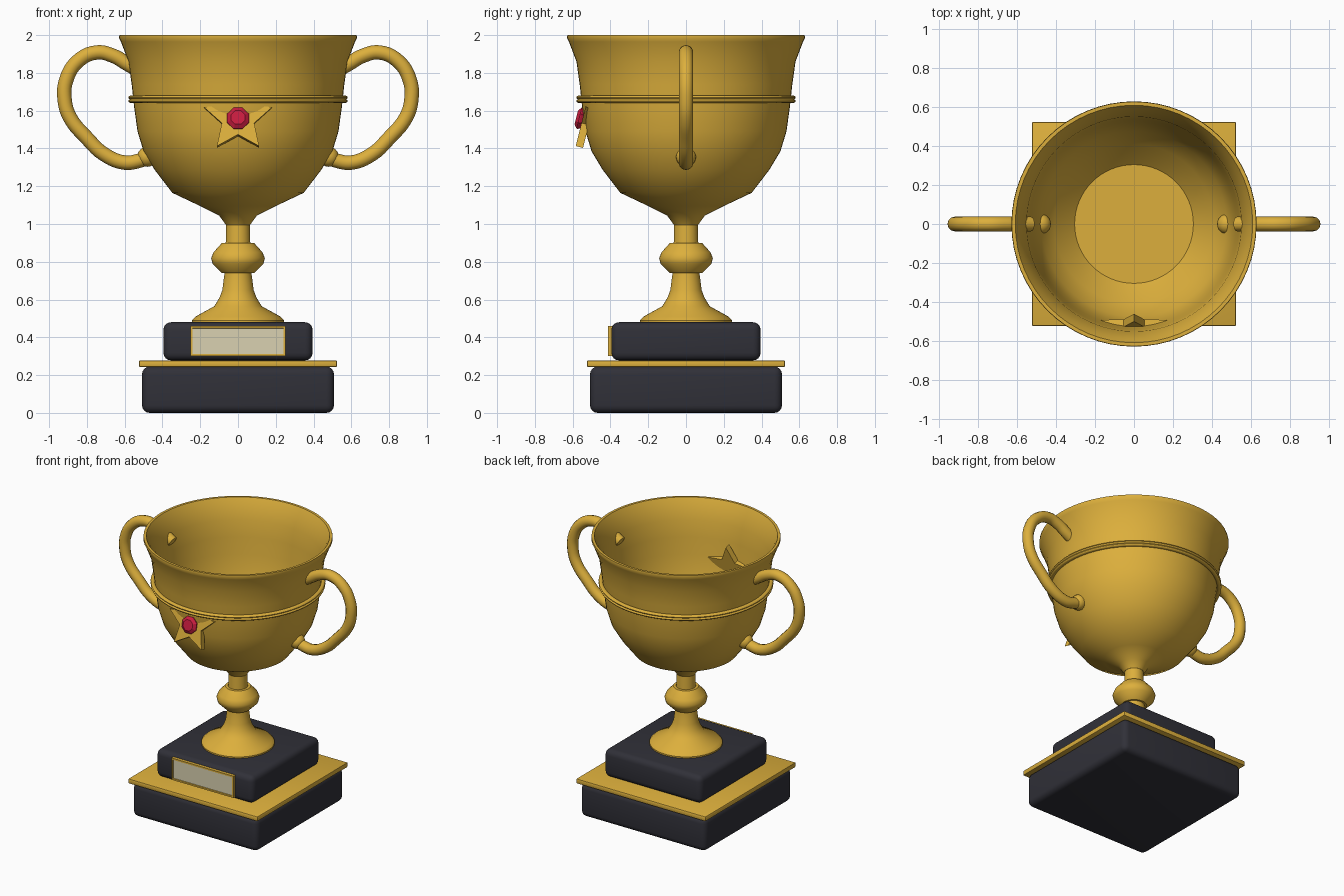
import bpy, bmesh, math
from mathutils import Matrix, Vector

cube = bpy.data.objects.get("Cube")
if cube:
    bpy.data.objects.remove(cube, do_unlink=True)


def material(name, rgb):
    m = bpy.data.materials.new(name)
    m.use_nodes = True
    m.diffuse_color = (*rgb, 1)
    m.node_tree.nodes["Principled BSDF"].inputs["Base Color"].default_value = (*rgb, 1)
    return m


gold = material("gold", (0.72, 0.43, 0.045))
dark = material("charcoal", (0.03, 0.03, 0.04))
cream = material("pale cream", (0.70, 0.64, 0.44))
red = material("crimson", (0.58, 0.012, 0.05))


def select(ob):
    bpy.ops.object.select_all(action='DESELECT')
    ob.select_set(True)
    bpy.context.view_layer.objects.active = ob


def smooth(ob, angle=40):
    select(ob)
    bpy.ops.object.shade_smooth_by_angle(angle=math.radians(angle))


def finish(bm, name, *mats):
    bmesh.ops.recalc_face_normals(bm, faces=bm.faces)
    me = bpy.data.meshes.new(name)
    bm.to_mesh(me)
    bm.free()
    ob = bpy.data.objects.new(name, me)
    bpy.context.collection.objects.link(ob)
    for m in mats:
        me.materials.append(m)
    return ob


def lathe(name, profile, mat, closed=False, steps=64):
    """Spin an (r, z) profile around the z axis."""
    bm = bmesh.new()
    vs = [bm.verts.new((r, 0, z)) for r, z in profile]
    es = [bm.edges.new(p) for p in zip(vs, vs[1:])]
    if closed:
        es.append(bm.edges.new((vs[-1], vs[0])))
    bmesh.ops.spin(bm, geom=vs + es, axis=(0, 0, 1), cent=(0, 0, 0),
                   angle=2 * math.pi, steps=steps)
    bmesh.ops.remove_doubles(bm, verts=bm.verts, dist=0.0005)
    ob = finish(bm, name, mat)
    smooth(ob)
    return ob


def slab(name, half, z0, z1, mat, bevel, segments):
    bm = bmesh.new()
    bmesh.ops.create_cube(bm, size=1)
    bmesh.ops.scale(bm, vec=(2 * half, 2 * half, z1 - z0), verts=bm.verts)
    bmesh.ops.translate(bm, vec=(0, 0, (z0 + z1) / 2), verts=bm.verts)
    ob = finish(bm, name, mat)
    mod = ob.modifiers.new("rounded edges", 'BEVEL')
    mod.width, mod.segments = bevel, segments
    select(ob)
    bpy.ops.object.modifier_apply(modifier=mod.name)
    smooth(ob)
    return ob


# Stepped plinth
slab("lower_plinth", 0.508, 0, 0.245, dark, 0.04, 4)
slab("plinth_trim", 0.525, 0.242, 0.278, gold, 0.008, 2)
slab("upper_plinth", 0.395, 0.278, 0.48, dark, 0.04, 4)

# Plaque: gold frame with a slightly recessed cream panel
bm = bmesh.new()
bmesh.ops.create_cube(bm, size=1)
bmesh.ops.scale(bm, vec=(0.505, 0.04, 0.16), verts=bm.verts)
bmesh.ops.translate(bm, vec=(0, -0.392, 0.38), verts=bm.verts)
front = min(bm.faces, key=lambda f: f.calc_center_median().y)
bmesh.ops.inset_region(bm, faces=[front], thickness=0.016)
bmesh.ops.inset_region(bm, faces=[front], thickness=0.002, depth=-0.006)
front.material_index = 1
finish(bm, "plaque", gold, cream)

# Stem with flared foot, and knob
lathe("stem", [(0, 0.475), (0.243, 0.475), (0.243, 0.49), (0.225, 0.51), (0.125, 0.565),
               (0.098, 0.61), (0.083, 0.65), (0.07, 0.75), (0.065, 0.9),
               (0.062, 1.02), (0, 1.02)], gold)
lathe("stem_knob", [(0, 0.74), (0.085, 0.74), (0.135, 0.79), (0.142, 0.82),
                    (0.13, 0.85), (0.085, 0.9), (0, 0.9)], gold)

# Bowl: outer wall, rim, inner wall, flat floor
lathe("bowl", [(0, 0.995), (0.064, 0.995), (0.1, 1.045), (0.2, 1.095), (0.348, 1.165),
               (0.44, 1.285), (0.5, 1.385), (0.532, 1.49), (0.55, 1.62), (0.563, 1.74),
               (0.58, 1.86), (0.62, 1.965), (0.63, 1.985), (0.628, 2.0), (0.61, 2.0),
               (0.588, 1.96), (0.552, 1.86), (0.54, 1.74), (0.525, 1.62), (0.508, 1.49),
               (0.476, 1.39), (0.41, 1.295), (0.305, 1.19), (0, 1.19)], gold)

# Double-ridged band around the bowl
ring = [(0.565 + 0.016 * math.cos(a), zc + 0.011 * math.sin(a))
        for zc in (1.651, 1.67)
        for a in (math.tau * i / 10 for i in range(10))]
lathe("lower_band", ring[:10], gold, True)
lathe("upper_band", ring[10:], gold, True)

# Handles, with a small ball at each lower joint
path = [(0.53, 1.815), (0.59, 1.85), (0.66, 1.89), (0.75, 1.908), (0.85, 1.86),
        (0.91, 1.76), (0.918, 1.66), (0.89, 1.565), (0.8, 1.455), (0.71, 1.37),
        (0.6, 1.325), (0.53, 1.333), (0.46, 1.36)]
for label, side in (("left", 1), ("right", -1)):
    cu = bpy.data.curves.new(label + "_handle", 'CURVE')
    cu.dimensions = '3D'
    cu.bevel_depth, cu.bevel_resolution = 0.038, 4
    cu.use_fill_caps = True
    sp = cu.splines.new('BEZIER')
    sp.resolution_u = 5
    sp.bezier_points.add(len(path) - 1)
    for p, (x, z) in zip(sp.bezier_points, path):
        p.co = (side * x, 0, z)
        p.handle_left_type = p.handle_right_type = 'AUTO'
    cu.materials.append(gold)
    ob = bpy.data.objects.new(label + "_handle", cu)
    bpy.context.collection.objects.link(ob)
    select(ob)
    bpy.ops.object.convert(target='MESH')
    smooth(bpy.context.object)

    bm = bmesh.new()
    bmesh.ops.create_uvsphere(bm, u_segments=20, v_segments=12, radius=0.053,
                              matrix=Matrix.Translation((side * 0.48, 0, 1.356)))
    smooth(finish(bm, label + "_handle_joint", gold))


def stacked(name, layers, mat, centre):
    """Loft flat outlines (points, height) along a tilted front-facing axis."""
    bm = bmesh.new()
    rows = [[bm.verts.new((x, -h, z)) for x, z in pts] for pts, h in layers]
    for a, b in zip(rows, rows[1:]):
        for i in range(len(a)):
            j = (i + 1) % len(a)
            bm.faces.new((a[i], a[j], b[j], b[i]))
    bm.faces.new(rows[0])
    bm.faces.new(rows[-1])
    tilt = Matrix.Translation(Vector(centre)) @ Matrix.Rotation(-math.atan(0.25), 4, 'X')
    bmesh.ops.transform(bm, matrix=tilt, verts=bm.verts)
    return finish(bm, name, mat)


def outline(count, radii, turn=0):
    return [(radii[i % len(radii)] * math.sin(math.tau * i / count + turn),
             radii[i % len(radii)] * math.cos(math.tau * i / count + turn))
            for i in range(count)]


# Star leaning into the bowl, with a faceted gem
star = outline(10, (0.19, 0.09))
stacked("star", [(star, -0.02), (star, 0.02)], gold, (0, -0.527, 1.557))
eighth = math.pi / 8
stacked("gem", [(outline(8, (0.045,), eighth), -0.02), (outline(8, (0.062,), eighth), 0.008),
                (outline(8, (0.062,), eighth), 0.014), (outline(8, (0.04,), eighth), 0.03)],
        red, (0, -0.552, 1.557))
